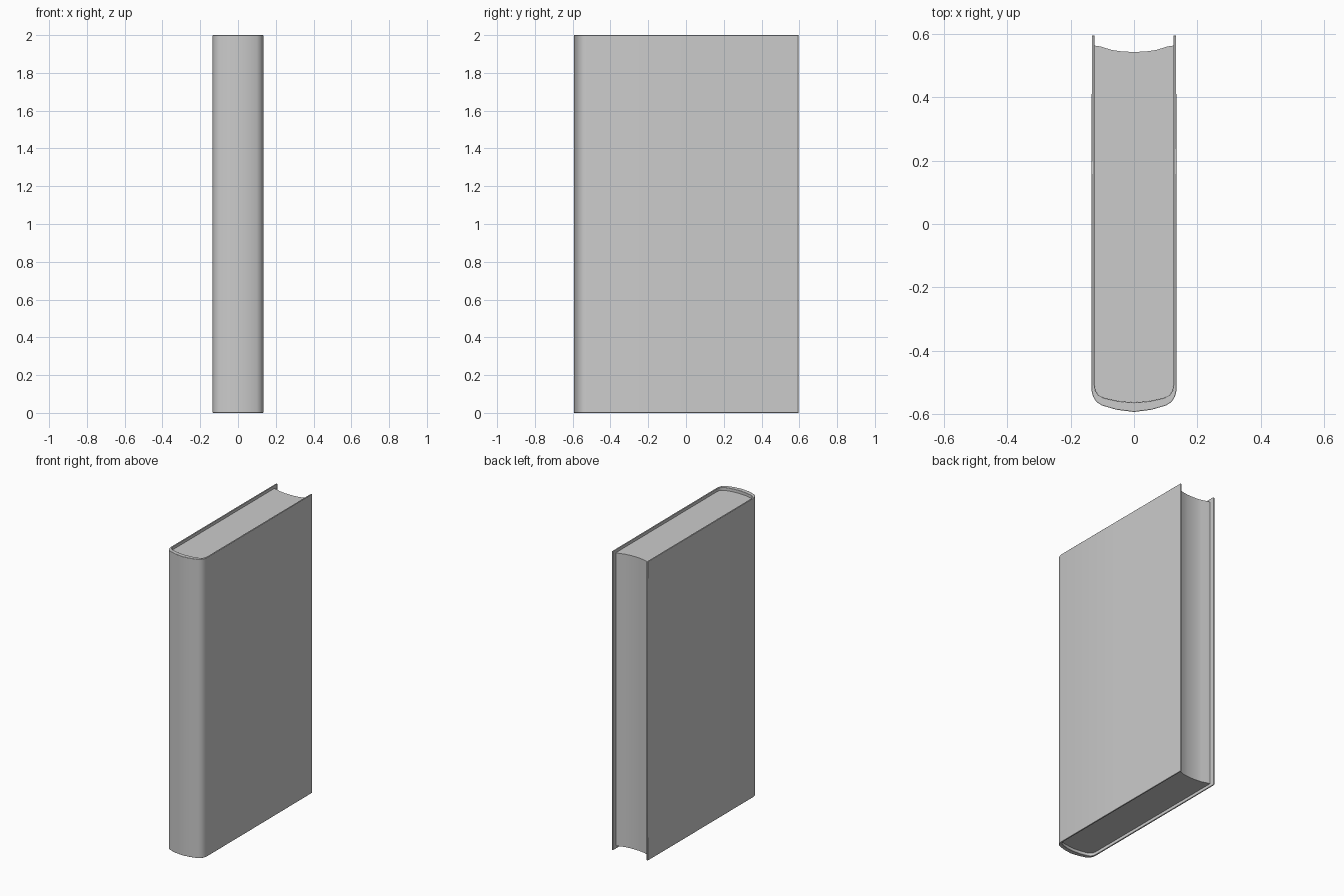
import bpy, bmesh

if "Cube" in bpy.data.objects:
    bpy.data.objects.remove(bpy.data.objects["Cube"])


def mirrored(half):
    """Full profile from a right-hand half that ends on the centre line x = 0."""
    return half + [(-x, y) for x, y in reversed(half) if x > 0]


def extrude_profile(name, outline, z0, z1, bevel=0):
    bm = bmesh.new()
    face = bm.faces.new([bm.verts.new((x, y, z0)) for x, y in outline])
    top = bmesh.ops.extrude_face_region(bm, geom=[face])["geom"]
    bmesh.ops.translate(bm, vec=(0, 0, z1 - z0),
                        verts=[g for g in top if isinstance(g, bmesh.types.BMVert)])
    bmesh.ops.recalc_face_normals(bm, faces=bm.faces)
    mesh = bpy.data.meshes.new(name)
    bm.to_mesh(mesh)
    bm.free()
    ob = bpy.data.objects.new(name, mesh)
    bpy.context.collection.objects.link(ob)
    if bevel:
        mod = ob.modifiers.new("soft_edges", "BEVEL")
        mod.width = bevel
        mod.segments = 2
        mod.limit_method = "ANGLE"
        mod.angle_limit = 1.2
    bpy.ops.object.select_all(action="DESELECT")
    ob.select_set(True)
    bpy.context.view_layer.objects.active = ob
    bpy.ops.object.shade_smooth_by_angle(angle=0.7)
    return ob


# Hard cover: two boards joined by a rounded spine
outer = [(0.133, 0.595), (0.134, 0.0), (0.134, -0.525), (0.129, -0.545),
         (0.118, -0.562), (0.100, -0.573), (0.055, -0.586), (0, -0.593)]
inner = [(0.125, 0.595), (0.125, 0.0), (0.125, -0.505), (0.121, -0.527),
         (0.112, -0.540), (0.095, -0.549), (0.050, -0.559), (0, -0.563)]
extrude_profile("cover", mirrored(outer) + mirrored(inner)[::-1], 0, 2, 0.002)

# Page block: hollow fore edge, rounded back tucked into the spine
fore_edge = [(0.126, 0.563), (0.105, 0.560), (0.070, 0.549), (0.035, 0.544), (0, 0.543)]
back = [(0.126, -0.505), (0.122, -0.528), (0.113, -0.541),
        (0.096, -0.550), (0.050, -0.560), (0, -0.564)]
extrude_profile("pages", mirrored(fore_edge) + mirrored(back)[::-1], 0.02, 1.98)
